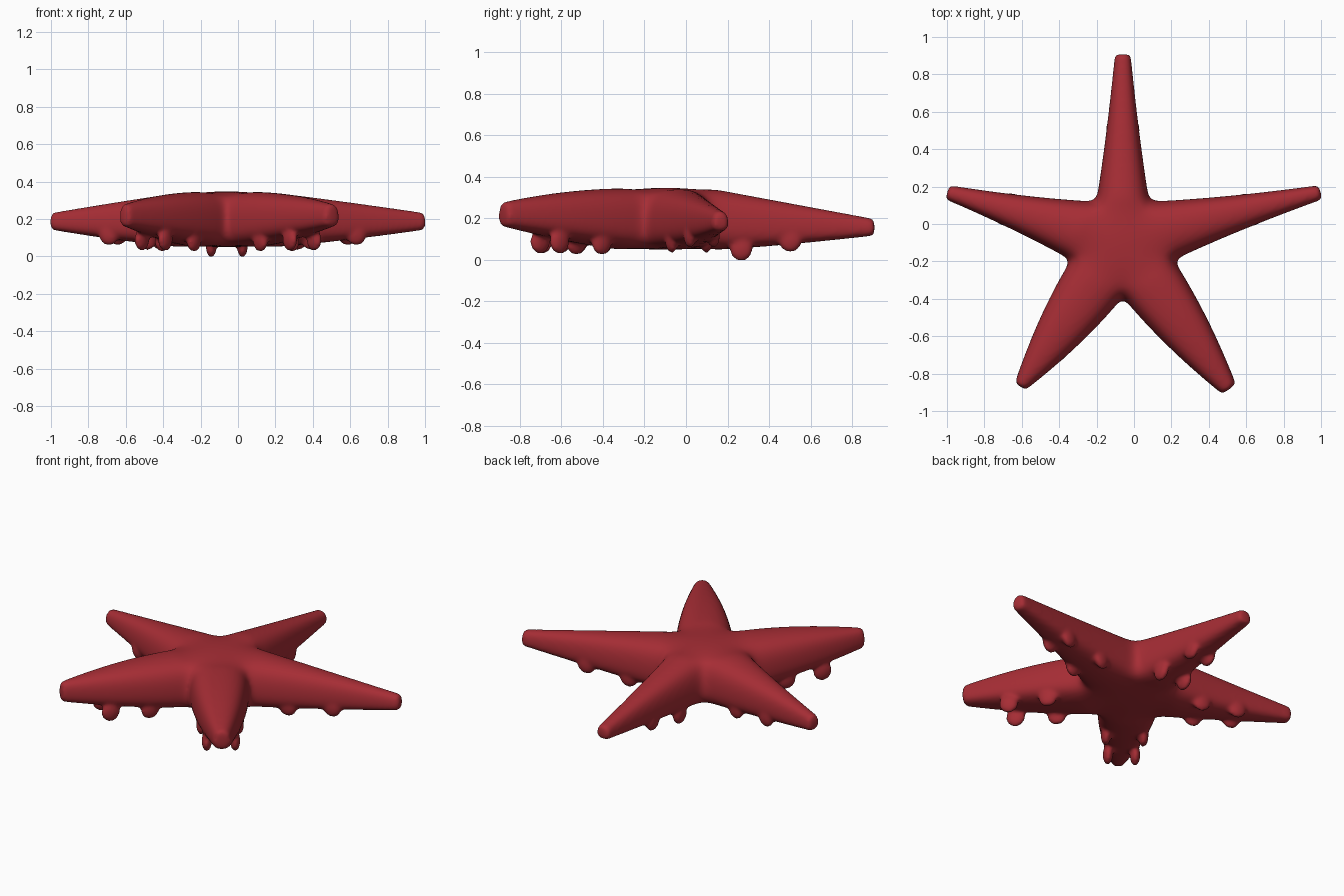
import bpy
import bmesh
from mathutils import Vector, Matrix

cube = bpy.data.objects.get("Cube")
if cube:
    bpy.data.objects.remove(cube, do_unlink=True)

CENTRE = Vector((-0.06, -0.09))
PEAK, TOP, BOTTOM = 0.365, 0.355, 0.04
STATIONS = (0, 0.1, 0.3, 0.6, 0.9, 0.97, 1)

# Notches between the arms, counter-clockwise from the back arm
NOTCHES = [Vector(p) for p in
           ((-0.205, 0.125), (-0.345, -0.195), (-0.06, -0.4), (0.22, -0.195), (0.085, 0.125))]

# Arms: tip, tip half width, bulge, tip top, tip bottom, droop power,
# then the position along the arm and lowest height of each pair of feet
ARMS = [
    ((-0.06, 0.91), 0.045, -0.007, 0.2, 0.115, 1.0, ((0.18, -0.007), (0.48, 0.035))),
    ((-1.0, 0.17), 0.042, -0.012, 0.235, 0.14, 1.1, ((0.24, 0.032), (0.54, 0.057))),
    ((-0.61, -0.87), 0.035, 0.024, 0.28, 0.16, 2.0, ((0.29, 0.022), (0.61, 0.028))),
    ((0.51, -0.885), 0.047, 0.022, 0.28, 0.16, 2.0, ((0.29, 0.022), (0.61, 0.028))),
    ((1.0, 0.17), 0.042, -0.012, 0.235, 0.14, 1.1, ((0.24, 0.032), (0.54, 0.057))),
]

# Cross-section levels: height fraction, width at the notch, width at the tip
SHOULDER, MIDDLE, LOWER = (0.9, 0.86, 0.75), (0.45, 1.0, 1.0), (0.08, 0.95, 0.88)


class Arm:
    def __init__(self, index):
        (tip, self.half, self.bulge, self.tip_top,
         self.tip_bottom, self.power, self.feet) = ARMS[index]
        self.tip = Vector(tip)
        self.notch = {1: NOTCHES[index], -1: NOTCHES[index - 1]}
        self.base = (NOTCHES[index] + NOTCHES[index - 1]) / 2
        self.axis = (self.tip - CENTRE).normalized()
        self.side = Vector((-self.axis.y, self.axis.x))

    def top(self, s):
        return TOP + (self.tip_top - TOP) * s ** self.power

    def bottom(self, s):
        return BOTTOM + (self.tip_bottom - BOTTOM) * s ** 1.3

    def mid_line(self, s):
        return self.base.lerp(self.tip, s)

    def edge(self, s, sign, level):
        height, notch_width, tip_width = level
        start = CENTRE.lerp(self.notch[sign], notch_width)
        end = self.tip + self.side * sign * self.half * tip_width
        p = start.lerp(end, s) + self.side * sign * self.bulge * 4 * s * (1 - s)
        z = self.bottom(s) + (self.top(s) - self.bottom(s)) * height
        return p.to_3d() + Vector((0, 0, z))

    def ring(self, s):
        spine = self.mid_line(s)
        left = [self.edge(s, 1, lv) for lv in (SHOULDER, MIDDLE, LOWER)]
        right = [self.edge(s, -1, lv) for lv in (LOWER, MIDDLE, SHOULDER)]
        return [Vector((*spine, self.top(s))), *left,
                Vector((*spine, self.bottom(s))), *right]


bm = bmesh.new()
top_centre = bm.verts.new((*CENTRE, PEAK))
bottom_centre = bm.verts.new((*CENTRE, BOTTOM))
arms = [Arm(i) for i in range(len(ARMS))]

# Arms lofted outward from the central disc
for arm in arms:
    rings = [[bm.verts.new(p) for p in arm.ring(s)] for s in STATIONS]
    for a, b in zip(rings, rings[1:]):
        for j in range(len(a)):
            k = (j + 1) % len(a)
            bm.faces.new((a[j], a[k], b[k], b[j]))
    bm.faces.new(rings[-1])
    root = rings[0]
    bm.faces.new((top_centre, root[7], root[0], root[1]))
    bm.faces.new((bottom_centre, root[3], root[4], root[5]))
bmesh.ops.remove_doubles(bm, verts=bm.verts[:], dist=0.0005)

# Rounded feet under both edges of every arm, longer along the arm
for arm in arms:
    turn = Matrix.Rotation(Vector((1, 0)).angle_signed(arm.axis) * -1, 4, "Z")
    for s, low in arm.feet:
        for sign in (1, -1):
            spine = arm.mid_line(s)
            spot = spine.lerp(arm.edge(s, sign, MIDDLE).to_2d(), 0.68)
            place = Matrix.Translation((*spot, low + 0.06))
            bmesh.ops.create_icosphere(
                bm, subdivisions=2, radius=1,
                matrix=place @ turn @ Matrix.Diagonal((0.06, 0.031, 0.064, 1)))
bmesh.ops.recalc_face_normals(bm, faces=bm.faces[:])

mesh = bpy.data.meshes.new("starfish_body")
bm.to_mesh(mesh)
bm.free()
body = bpy.data.objects.new("starfish_body", mesh)
bpy.context.collection.objects.link(body)

# Skin colour
skin = bpy.data.materials.new("coral_red")
skin.use_nodes = True
colour = (0.38, 0.026, 0.035, 1)
skin.diffuse_color = colour
skin.node_tree.nodes["Principled BSDF"].inputs["Base Color"].default_value = colour
mesh.materials.append(skin)
for face in mesh.polygons:
    face.use_smooth = True

# Round the cage, melt the feet into the arms, soften the joins
subdivide = body.modifiers.new("round", "SUBSURF")
subdivide.levels = subdivide.render_levels = 3
merge = body.modifiers.new("merge", "REMESH")
merge.mode = "VOXEL"
merge.voxel_size = 0.011
merge.use_smooth_shade = True
soften = body.modifiers.new("soften", "SMOOTH")
soften.factor = 0.5
soften.iterations = 9
